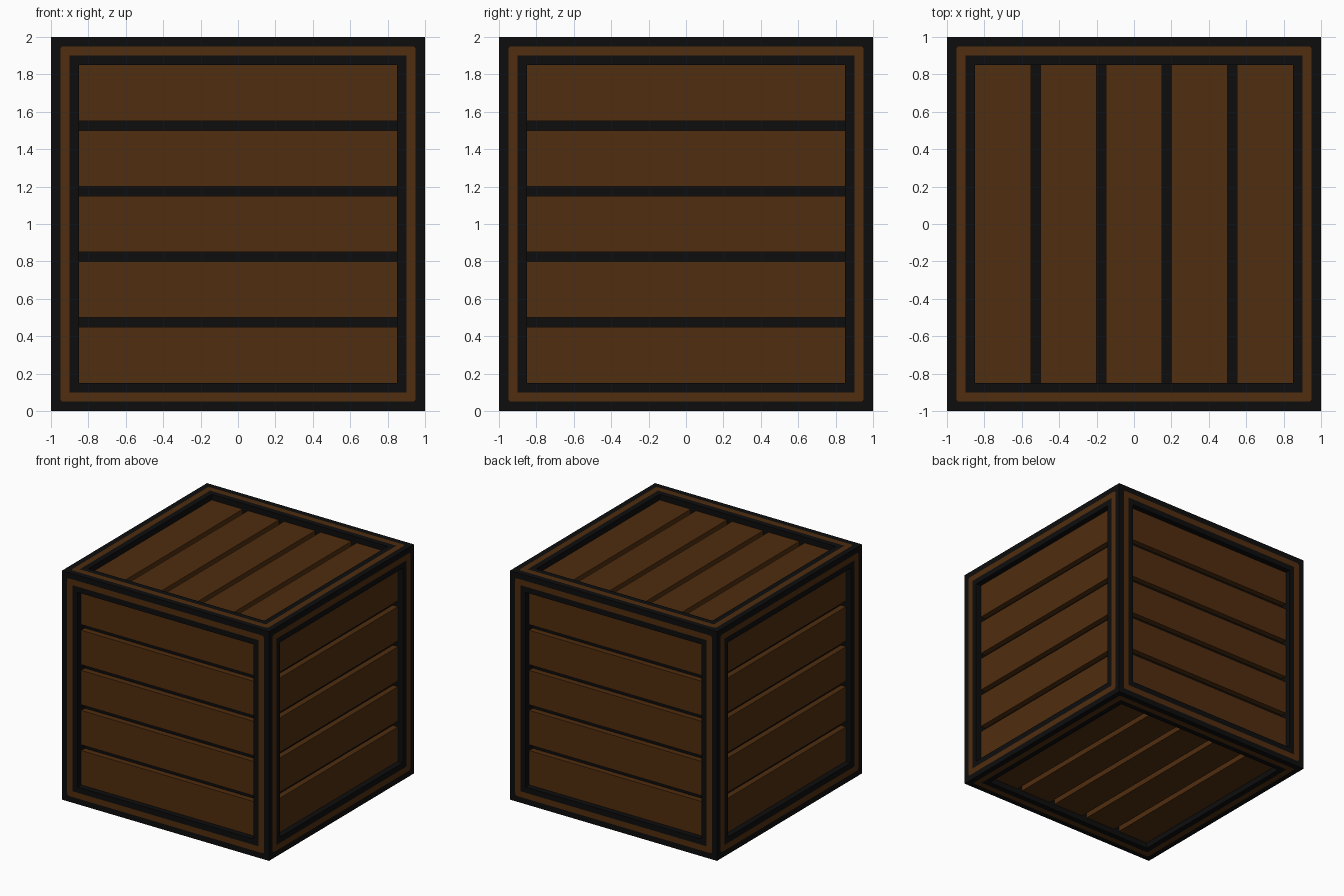
import bpy, bmesh, math
from mathutils import Matrix, Vector

cube = bpy.data.objects.get("Cube")
if cube:
    bpy.data.objects.remove(cube, do_unlink=True)


def make_material(name, rgb):
    mat = bpy.data.materials.new(name)
    mat.use_nodes = True
    mat.diffuse_color = (*rgb, 1)
    bsdf = mat.node_tree.nodes["Principled BSDF"]
    bsdf.inputs["Base Color"].default_value = (*rgb, 1)
    bsdf.inputs["Roughness"].default_value = 0.8
    return mat


BROWN = make_material("brown wood", (0.08, 0.026, 0.0045))
BLACK = make_material("black trim", (0.004, 0.004, 0.004))


def make_object(name, bm, mats):
    mesh = bpy.data.meshes.new(name)
    bm.to_mesh(mesh)
    bm.free()
    for mat in mats:
        mesh.materials.append(mat)
    obj = bpy.data.objects.new(name, mesh)
    bpy.context.collection.objects.link(obj)
    return obj


def square_ring(bm, half, depth, radius, matrix, steps=4):
    """Loop of vertices round a square with rounded corners, facing local +z."""
    ring = []
    for corner in range(4):
        mid = math.pi / 4 + corner * math.pi / 2
        cx = math.copysign(half - radius, math.cos(mid))
        cy = math.copysign(half - radius, math.sin(mid))
        for i in range(steps + 1):
            a = mid + (i / steps - 0.5) * math.pi / 2
            p = Vector((cx + radius * math.cos(a), cy + radius * math.sin(a), depth))
            ring.append(bm.verts.new(matrix @ p))
    return ring


# Each side is made facing up, then turned into place
up = Matrix.Translation((0, 0, 1))
tip = Matrix.Rotation(math.pi / 2, 4, 'Y')
sides = {"top": up, "bottom": up @ Matrix.Rotation(math.pi, 4, 'Y')}
for k, name in enumerate(("left", "back", "right", "front")):
    sides[name] = up @ Matrix.Rotation(k * math.pi / 2, 4, 'Z') @ tip

# Frame: black rim, brown band, black lip, recess wall and dark floor
# (half size, depth, corner radius, material of the band leading to it)
RINGS = [(1.0, 1.0, 0, 0), (0.95, 1.0, 0.018, 0), (0.90, 1.0, 0, 1),
         (0.85, 1.0, 0, 0), (0.85, 0.90, 0, 0)]
bm = bmesh.new()
for matrix in sides.values():
    previous = None
    for half, depth, radius, mat in RINGS:
        ring = square_ring(bm, half, depth, radius, matrix)
        if previous:
            n = len(ring)
            for i in range(n):
                j = (i + 1) % n
                face = bm.faces.new((previous[i], previous[j], ring[j], ring[i]))
                face.material_index = mat
        previous = ring
    bm.faces.new(previous)
bmesh.ops.remove_doubles(bm, verts=bm.verts, dist=1e-4)
bmesh.ops.dissolve_degenerate(bm, dist=1e-5, edges=bm.edges)
bmesh.ops.recalc_face_normals(bm, faces=bm.faces)
make_object("crate_frame", bm, (BLACK, BROWN))

# Planks: five boards on each side, standing on the recess floor
for side, matrix in sides.items():
    for i in range(5):
        bm = bmesh.new()
        bmesh.ops.create_cube(bm, size=1)
        place = (Matrix.Translation(((i - 2) * 0.35, 0, 0.925))
                 @ Matrix.Diagonal((0.30, 1.70, 0.05, 1)))
        bmesh.ops.transform(bm, matrix=matrix @ place, verts=bm.verts)
        make_object(f"{side}_plank_{i + 1}", bm, (BROWN,))
